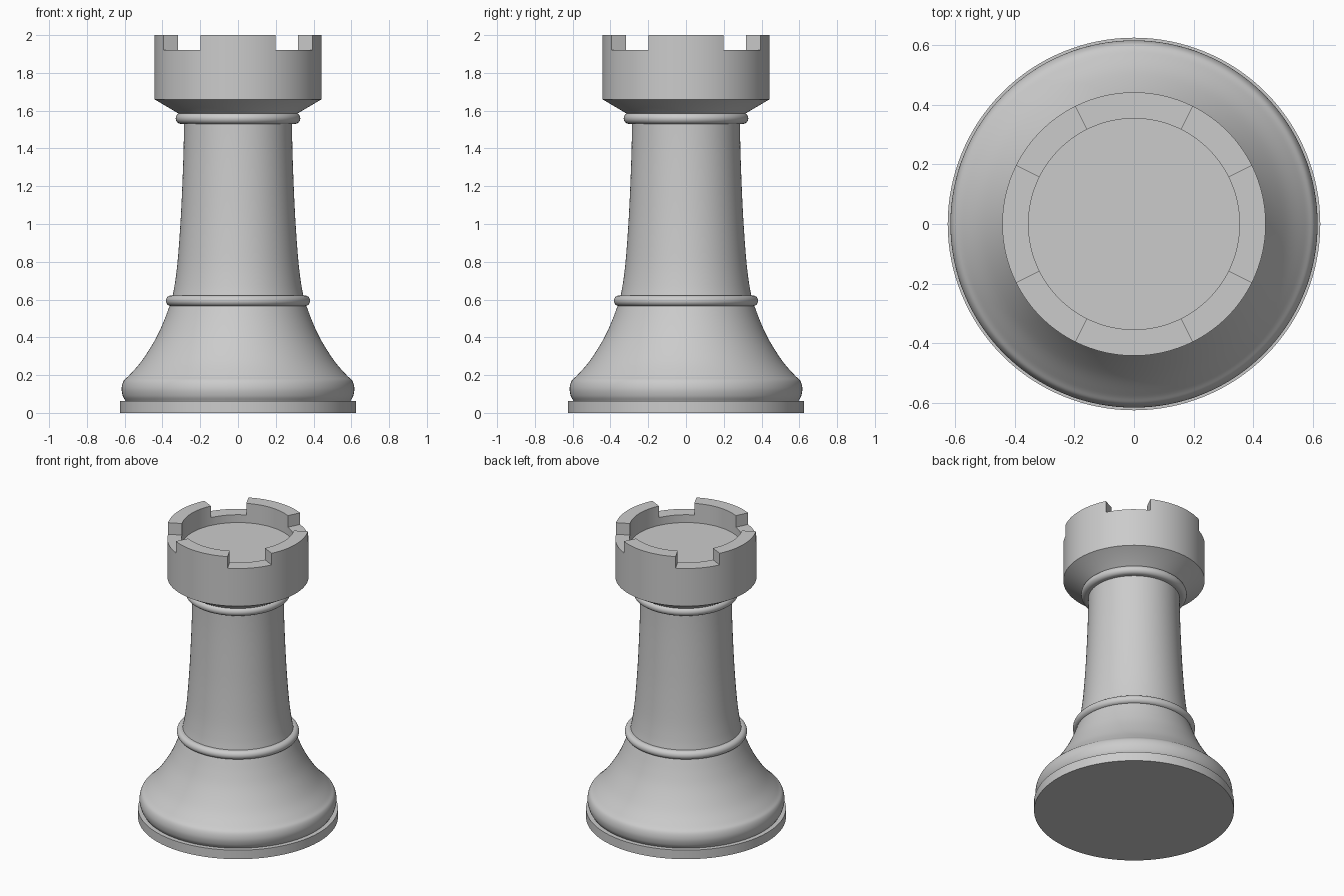
import bpy, bmesh, math
from mathutils import Vector

if "Cube" in bpy.data.objects:
    bpy.data.objects.remove(bpy.data.objects["Cube"], do_unlink=True)

SEGMENTS = 128
grey = bpy.data.materials.new("light_grey")
grey.use_nodes = True
colour = (0.6, 0.6, 0.6, 1)
grey.diffuse_color = colour
grey.node_tree.nodes["Principled BSDF"].inputs["Base Color"].default_value = colour


def finish(name, bm, angle=30):
    """Turn a bmesh into a grey object with sharp edges kept."""
    bmesh.ops.recalc_face_normals(bm, faces=bm.faces)
    mesh = bpy.data.meshes.new(name)
    bm.to_mesh(mesh)
    bm.free()
    mesh.materials.append(grey)
    obj = bpy.data.objects.new(name, mesh)
    bpy.context.collection.objects.link(obj)
    smooth(obj, angle)
    return obj


def smooth(obj, angle=30):
    bpy.ops.object.select_all(action="DESELECT")
    obj.select_set(True)
    bpy.context.view_layer.objects.active = obj
    bpy.ops.object.shade_smooth_by_angle(angle=math.radians(angle))


def spline(points, steps=6):
    """Smooth curve through the (radius, height) points."""
    p = [Vector(q) for q in points]
    p = [2 * p[0] - p[1]] + p + [2 * p[-1] - p[-2]]
    out = []
    for a, b, c, d in zip(p, p[1:], p[2:], p[3:]):
        for i in range(steps):
            t = i / steps
            out.append(0.5 * (2 * b + (c - a) * t + (2 * a - 5 * b + 4 * c - d) * t**2
                              + (3 * b - a - 3 * c + d) * t**3))
    return out + [p[-2]]


def lathe(name, profile):
    """Spin a (radius, height) profile, closed on the axis, around z."""
    profile = [(0, profile[0][1]), *profile, (0, profile[-1][1])]
    bm = bmesh.new()
    verts = [bm.verts.new((r, 0, z)) for r, z in profile]
    edges = [bm.edges.new(pair) for pair in zip(verts, verts[1:])]
    bmesh.ops.spin(bm, geom=verts + edges, cent=(0, 0, 0), axis=(0, 0, 1),
                   angle=math.tau, steps=SEGMENTS)
    bmesh.ops.remove_doubles(bm, verts=bm.verts, dist=0.0002)
    return finish(name, bm)


def bead(name, radius, low, high):
    """Rounded collar with a half-round outer edge."""
    half = (high - low) / 2
    turns = [math.pi * (i / 12 - 0.5) for i in range(13)]
    lathe(name, [(radius - half + half * math.cos(a), low + half + half * math.sin(a))
                 for a in turns])


# Base and flared foot
lathe("plinth", [(0.625, 0), (0.625, 0.062)])
lathe("foot", spline([(0.595, 0.062), (0.61, 0.09), (0.616, 0.13), (0.605, 0.17),
                      (0.575, 0.2), (0.51, 0.275), (0.44, 0.385), (0.395, 0.48),
                      (0.357, 0.58)]))

# Column between two collars
bead("lower_collar", 0.382, 0.565, 0.622)
lathe("column", spline([(0.35, 0.6), (0.335, 0.68), (0.32, 0.8), (0.305, 1.0),
                        (0.295, 1.2), (0.288, 1.4), (0.285, 1.6)]))
bead("upper_collar", 0.33, 1.53, 1.588)

# Crown with a sunken floor
crown = lathe("crown", [(0.305, 1.575), (0.315, 1.585), (0.442, 1.66), (0.442, 2),
                        (0.354, 2), (0.354, 1.866)])

# Four wedges cut the gaps in the battlements
bm = bmesh.new()
spread = math.atan2(0.4, 0.2) - math.pi / 4
for k in range(4):
    middle = math.pi / 4 + k * math.pi / 2
    corners = [(0.2, -spread), (0.7, -spread), (0.7, spread), (0.2, spread)]
    face = bm.faces.new([bm.verts.new((r * math.cos(middle + a), r * math.sin(middle + a), 1.92))
                         for r, a in corners])
    top = bmesh.ops.extrude_face_region(bm, geom=[face])["geom"]
    bmesh.ops.translate(bm, vec=(0, 0, 0.2),
                        verts=[v for v in top if isinstance(v, bmesh.types.BMVert)])
cutter = finish("gap_cutter", bm)
cutter.hide_render = True

cut = crown.modifiers.new("gaps", "BOOLEAN")
cut.operation = "DIFFERENCE"
cut.solver = "EXACT"
cut.object = cutter
bpy.context.view_layer.objects.active = crown
bpy.ops.object.modifier_apply(modifier=cut.name)
bpy.data.objects.remove(cutter, do_unlink=True)
smooth(crown)
